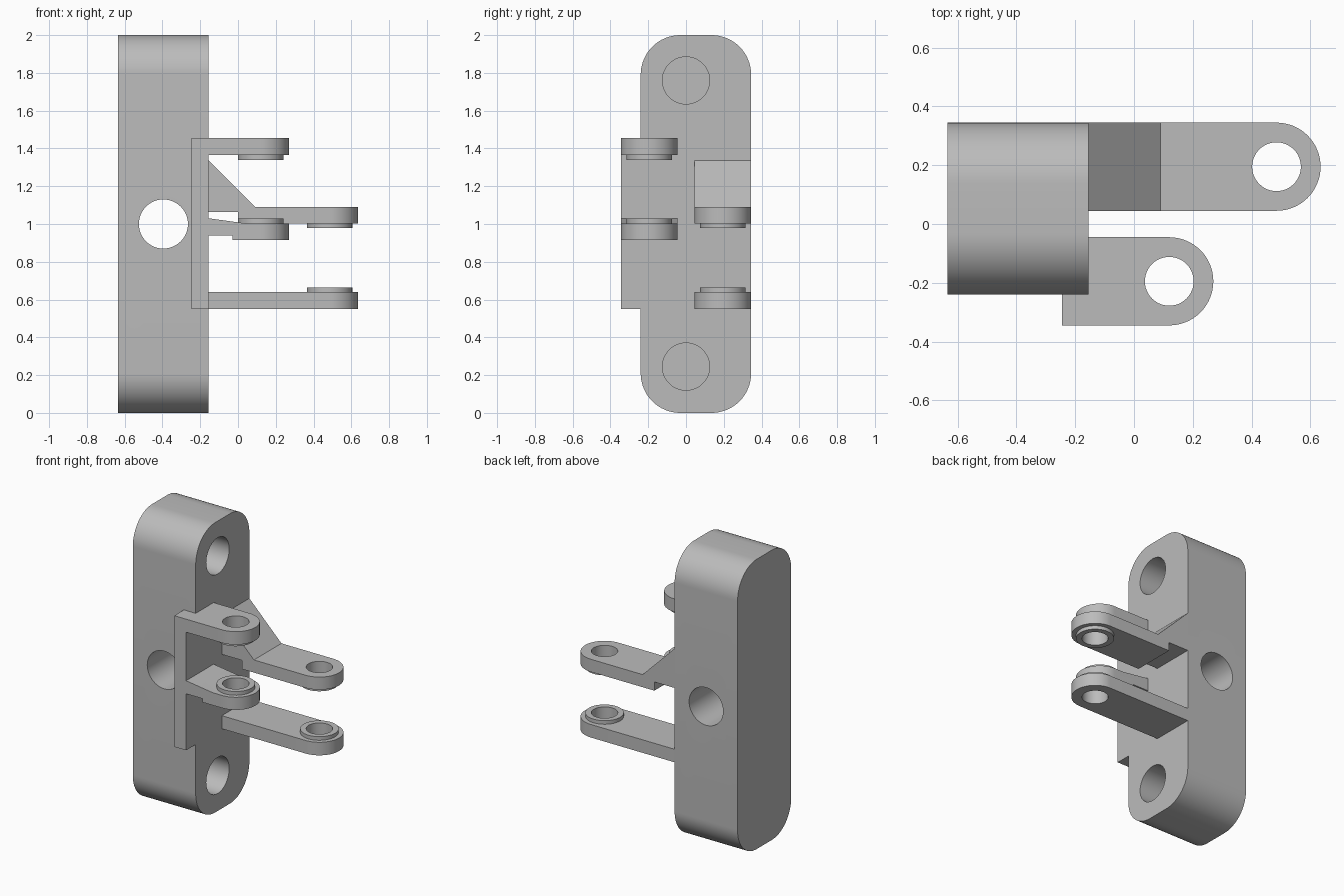
import bpy
import bmesh
from math import pi, sin, cos, radians
from mathutils import Vector

cube = bpy.data.objects.get("Cube")
if cube:
    bpy.data.objects.remove(cube, do_unlink=True)

grey = bpy.data.materials.new("plain grey")
grey.use_nodes = True
GREY = (0.5, 0.5, 0.5, 1)
grey.diffuse_color = GREY
grey.node_tree.nodes["Principled BSDF"].inputs["Base Color"].default_value = GREY

# Which world axes a 2D profile (u, v) and its extrusion use
AXES = {"x": (1, 2, 0), "y": (0, 2, 1), "z": (0, 1, 2)}


def prism(name, points, axis, low, high):
    """Extrude a 2D outline along an axis from low to high."""
    u, v, w = AXES[axis]
    bm = bmesh.new()
    verts = []
    for a, b in points:
        co = Vector()
        co[u], co[v], co[w] = a, b, low
        verts.append(bm.verts.new(co))
    face = bm.faces.new(verts)
    result = bmesh.ops.extrude_face_region(bm, geom=[face])
    shift = Vector()
    shift[w] = high - low
    moved = [g for g in result["geom"] if isinstance(g, bmesh.types.BMVert)]
    bmesh.ops.translate(bm, vec=shift, verts=moved)
    bmesh.ops.recalc_face_normals(bm, faces=bm.faces)
    mesh = bpy.data.meshes.new(name)
    bm.to_mesh(mesh)
    bm.free()
    mesh.materials.append(grey)
    obj = bpy.data.objects.new(name, mesh)
    bpy.context.collection.objects.link(obj)
    return obj


def arc(cu, cv, r, start, end, steps):
    angles = [radians(start + (end - start) * i / steps) for i in range(steps + 1)]
    return [(cu + r * cos(a), cv + r * sin(a)) for a in angles]


def cylinder(name, cu, cv, r, axis, low, high):
    return prism(name, arc(cu, cv, r, 0, 360, 48)[:-1], axis, low, high)


def rectangle(u0, u1, v0, v1):
    return [(u0, v0), (u1, v0), (u1, v1), (u0, v1)]


def combine(target, tool, operation):
    """Apply a boolean, then discard the tool."""
    mod = target.modifiers.new("boolean", "BOOLEAN")
    mod.operation = operation
    mod.solver = "EXACT"
    mod.object = tool
    graph = bpy.context.evaluated_depsgraph_get()
    mesh = bpy.data.meshes.new_from_object(target.evaluated_get(graph))
    target.modifiers.clear()
    target.data = mesh
    bpy.data.objects.remove(tool, do_unlink=True)


def smooth(obj):
    bpy.ops.object.select_all(action="DESELECT")
    obj.select_set(True)
    bpy.context.view_layer.objects.active = obj
    bpy.ops.object.shade_smooth_by_angle(angle=radians(30))


FACE = -0.155                      # mounting face of the block
BACK, FRONT = 0.345, -0.24         # block depth limits
ROUND = 0.21

# Upright block with rounded ends
outline = []
for cy, cz, start in ((BACK - ROUND, 2 - ROUND, 0), (FRONT + ROUND, 2 - ROUND, 90),
                      (FRONT + ROUND, ROUND, 180), (BACK - ROUND, ROUND, 270)):
    outline += arc(cy, cz, ROUND, start, start + 90, 16)
block = prism("upright_block", outline, "x", -0.635, FACE)

# Blind screw holes and the through hole
for z in (0.245, 1.76):
    combine(block, cylinder("cutter", 0, z, 0.125, "x", -0.555, 0), "DIFFERENCE")
combine(block, cylinder("cutter", -0.395, 1, 0.13, "y", -1, 1), "DIFFERENCE")
smooth(block)

# Strip on the front of the block
prism("front_strip", rectangle(-0.245, FACE, 0.55, 1.455), "y", -0.345, FRONT)


def arm(name, profile, cx, cy, boss_low, boss_high):
    """Side profile trimmed to a rounded tip, with a boss and a pin hole."""
    r = 0.15
    obj = prism(name, profile, "y", cy - r - 0.1, cy + r + 0.1)
    plan = [(FACE, cy - r)] + arc(cx, cy, r, -90, 90, 32) + [(FACE, cy + r)]
    combine(obj, prism("trim", plan, "z", 0, 2), "INTERSECT")
    combine(obj, cylinder("boss", cx, cy, 0.12, "z", boss_low, boss_high), "UNION")
    combine(obj, cylinder("cutter", cx, cy, 0.083, "z", 0, 2), "DIFFERENCE")
    smooth(obj)


# Front pair of arms
arm("front_upper_arm", rectangle(FACE - 0.1, 0.4, 1.365, 1.455),
    0.12, -0.195, 1.34, 1.39)
arm("front_lower_arm",
    [(FACE, 0.94), (-0.03, 0.94), (-0.03, 0.915), (0.4, 0.915),
     (0.4, 1.002), (0.05, 1.002), (FACE, 1.03)],
    0.12, -0.195, 0.96, 1.028)

# Back pair of arms, the upper one with a sloped brace
arm("back_upper_arm",
    [(FACE, 1.063), (0, 1.063), (0, 1.003), (0.8, 1.003),
     (0.8, 1.09), (0.09, 1.09), (FACE, 1.335)],
    0.485, 0.195, 0.978, 1.04)
arm("back_lower_arm", rectangle(FACE - 0.1, 0.8, 0.55, 0.64),
    0.485, 0.195, 0.6, 0.665)
